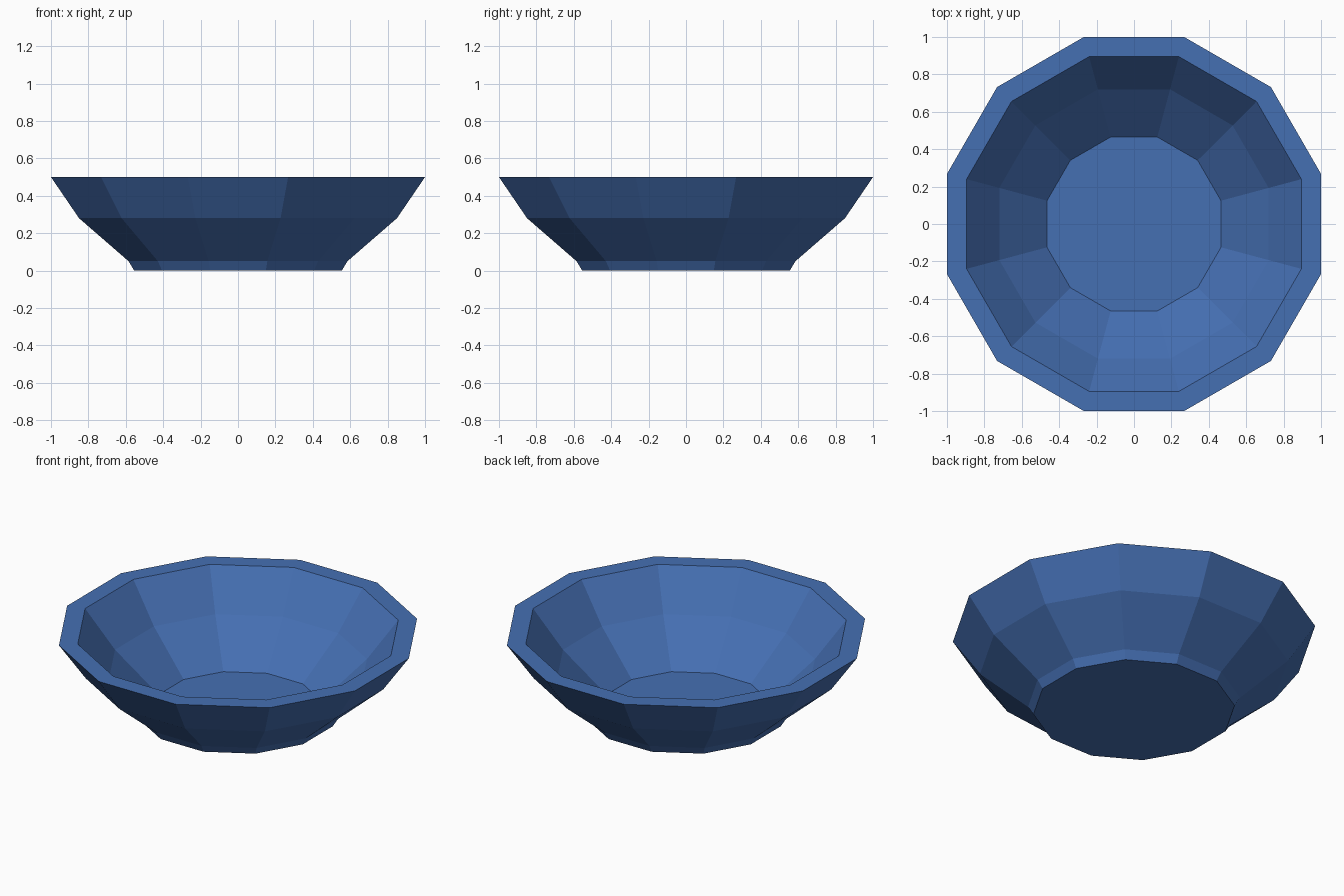
import bpy, bmesh, math

if "Cube" in bpy.data.objects:
    bpy.data.objects.remove(bpy.data.objects["Cube"])

SIDES = 12
# Bowl wall as (flat-to-centre distance, height): foot, outside, rim, inside, floor
PROFILE = [(0.555, 0.0), (0.585, 0.05), (0.85, 0.28), (1.0, 0.5),
           (0.895, 0.5), (0.72, 0.27), (0.465, 0.03)]

bm = bmesh.new()


def ring(apothem, z):
    """Twelve-sided ring with flats facing the axes."""
    r = apothem / math.cos(math.pi / SIDES)
    angles = [2 * math.pi * (i + 0.5) / SIDES for i in range(SIDES)]
    return [bm.verts.new((r * math.cos(a), r * math.sin(a), z)) for a in angles]


rings = [ring(a, z) for a, z in PROFILE]

# Walls and rim
for low, high in zip(rings, rings[1:]):
    for i in range(SIDES):
        j = (i + 1) % SIDES
        bm.faces.new((low[i], low[j], high[j], high[i]))

# Underside and inner floor
bm.faces.new(rings[0][::-1])
bm.faces.new(rings[-1])

bmesh.ops.recalc_face_normals(bm, faces=bm.faces)
mesh = bpy.data.meshes.new("bowl")
bm.to_mesh(mesh)
bm.free()
bowl = bpy.data.objects.new("bowl", mesh)
bpy.context.collection.objects.link(bowl)

# Blue glaze
blue = bpy.data.materials.new("blue_glaze")
blue.diffuse_color = (0.06, 0.16, 0.45, 1.0)
blue.use_nodes = True
blue.node_tree.nodes["Principled BSDF"].inputs["Base Color"].default_value = blue.diffuse_color
mesh.materials.append(blue)
